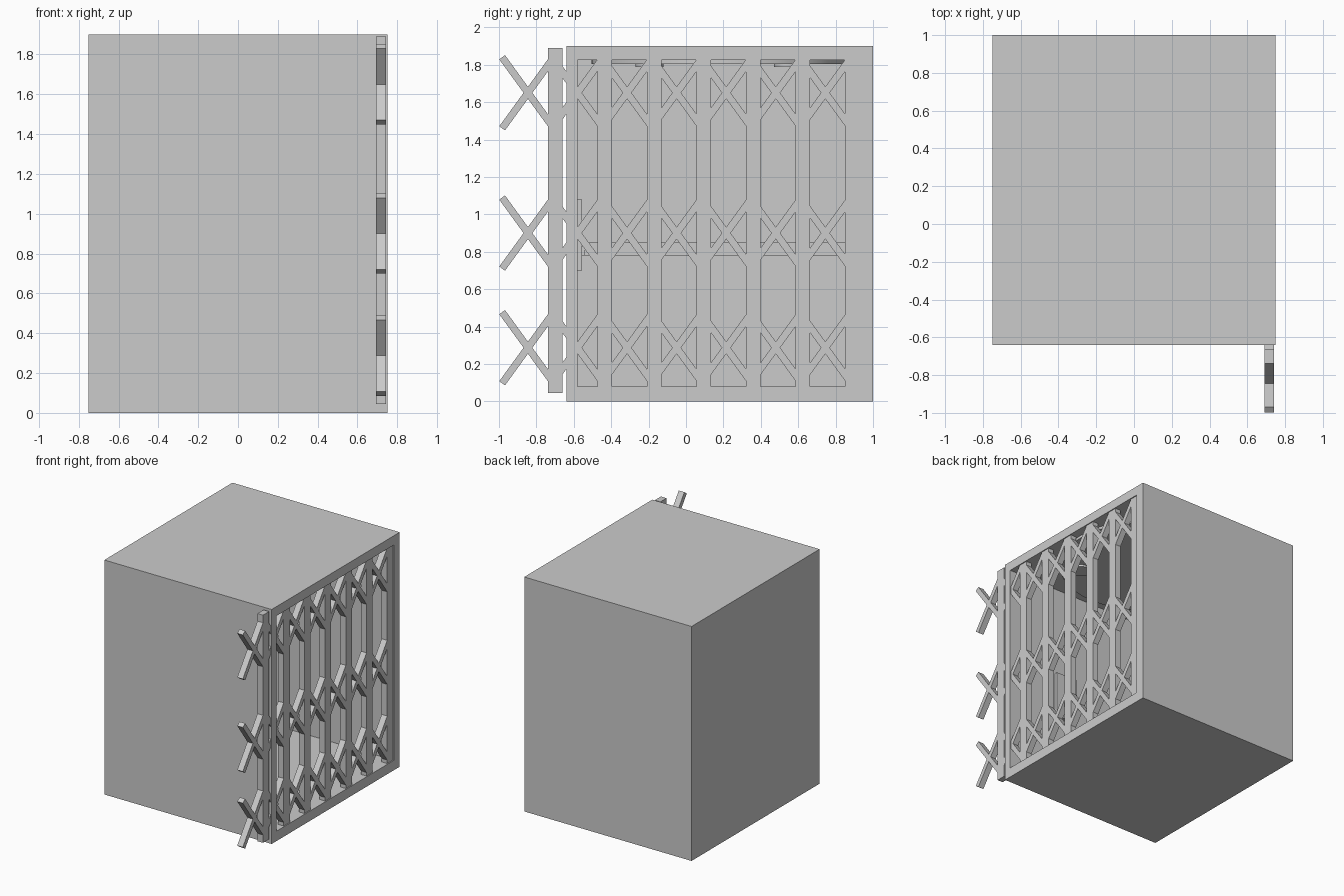
import bpy, bmesh, math
from mathutils import Vector

if "Cube" in bpy.data.objects:
    bpy.data.objects.remove(bpy.data.objects["Cube"])

def add_mesh(name, bm):
    bmesh.ops.recalc_face_normals(bm, faces=bm.faces)
    me = bpy.data.meshes.new(name)
    bm.to_mesh(me)
    bm.free()
    ob = bpy.data.objects.new(name, me)
    bpy.context.collection.objects.link(ob)
    return ob

def add_box(bm, lo, hi, tilt=0.0):
    """Box between two corners, optionally tilted about x through its centre."""
    lo, hi = Vector(lo), Vector(hi)
    c, s = (lo + hi) / 2, hi - lo
    vs = bmesh.ops.create_cube(bm, size=1)['verts']
    for v in vs:
        p = Vector((v.co.x * s.x, v.co.y * s.y, v.co.z * s.z))
        y = p.y * math.cos(tilt) - p.z * math.sin(tilt)
        z = p.y * math.sin(tilt) + p.z * math.cos(tilt)
        v.co = c + Vector((p.x, y, z))

def box(name, lo, hi):
    bm = bmesh.new()
    add_box(bm, lo, hi)
    return add_mesh(name, bm)

def disc(name, x, y, z0, z1, r, sides=32):
    bpy.ops.mesh.primitive_cylinder_add(vertices=sides, radius=r, depth=z1 - z0,
                                        location=(x, y, (z0 + z1) / 2))
    ob = bpy.context.object
    ob.name = name
    bpy.ops.object.shade_smooth_by_angle()
    return ob

# Cabin shell: box with the right face inset and pushed in to form the room
Y0, Y1, Z0, Z1 = -0.58, 0.925, 0.08, 1.825
bm = bmesh.new()
add_box(bm, (-0.75, -0.64, 0), (0.75, 1.0, 1.9))
bm.normal_update()
door = max(bm.faces, key=lambda f: f.calc_center_median().x)
bmesh.ops.inset_region(bm, faces=[door], thickness=0.05)
for v in door.verts:
    v.co.y = Y0 if v.co.y < 0.18 else Y1
    v.co.z = Z0 if v.co.z < 0.95 else Z1
new = bmesh.ops.extrude_discrete_faces(bm, faces=[door])['faces']
for v in new[0].verts:
    v.co.x = -0.69
add_mesh('cabin', bm)

# Folding gate: uprights, slid partly out past the front corner
X0, X1, STEP = 0.692, 0.742, 0.265
bm = bmesh.new()
for k in range(7):
    y = -0.70 + STEP * k
    add_box(bm, (X0, y - 0.039, 0.045), (X1, y + 0.039, 1.89))
add_mesh('gate_uprights', bm)

# Folding gate: crossed scissor bars in three rows
bm = bmesh.new()
half, ang = math.hypot(0.138, 0.19), math.atan2(0.19, 0.138)
for z in (0.287, 0.90, 1.65):
    for k in range(7):
        y = -0.845 + STEP * k
        for s in (1, -1):
            add_box(bm, (X0, y - half, z - 0.019), (X1, y + half, z + 0.019), s * ang)
add_mesh('gate_scissor_bars', bm)

# Handrail on the back wall
box('handrail', (-0.70, -0.55, 0.78), (-0.65, 0.90, 0.85))

# Control panel with a small lever on the front wall
box('control_panel', (0.10, -0.59, 0.70), (0.30, -0.557, 1.08))
box('control_lever', (0.18, -0.56, 0.78), (0.22, -0.54, 0.83))

# Round ceiling panel with four lamps
CY = 0.175
disc('ceiling_panel', 0, CY, 1.803, 1.84, 0.68, 48)
for sx in (-1, 1):
    for sy in (-1, 1):
        disc('ceiling_lamp', 0.37 * sx, CY + 0.37 * sy, 1.787, 1.82, 0.075, 24)
